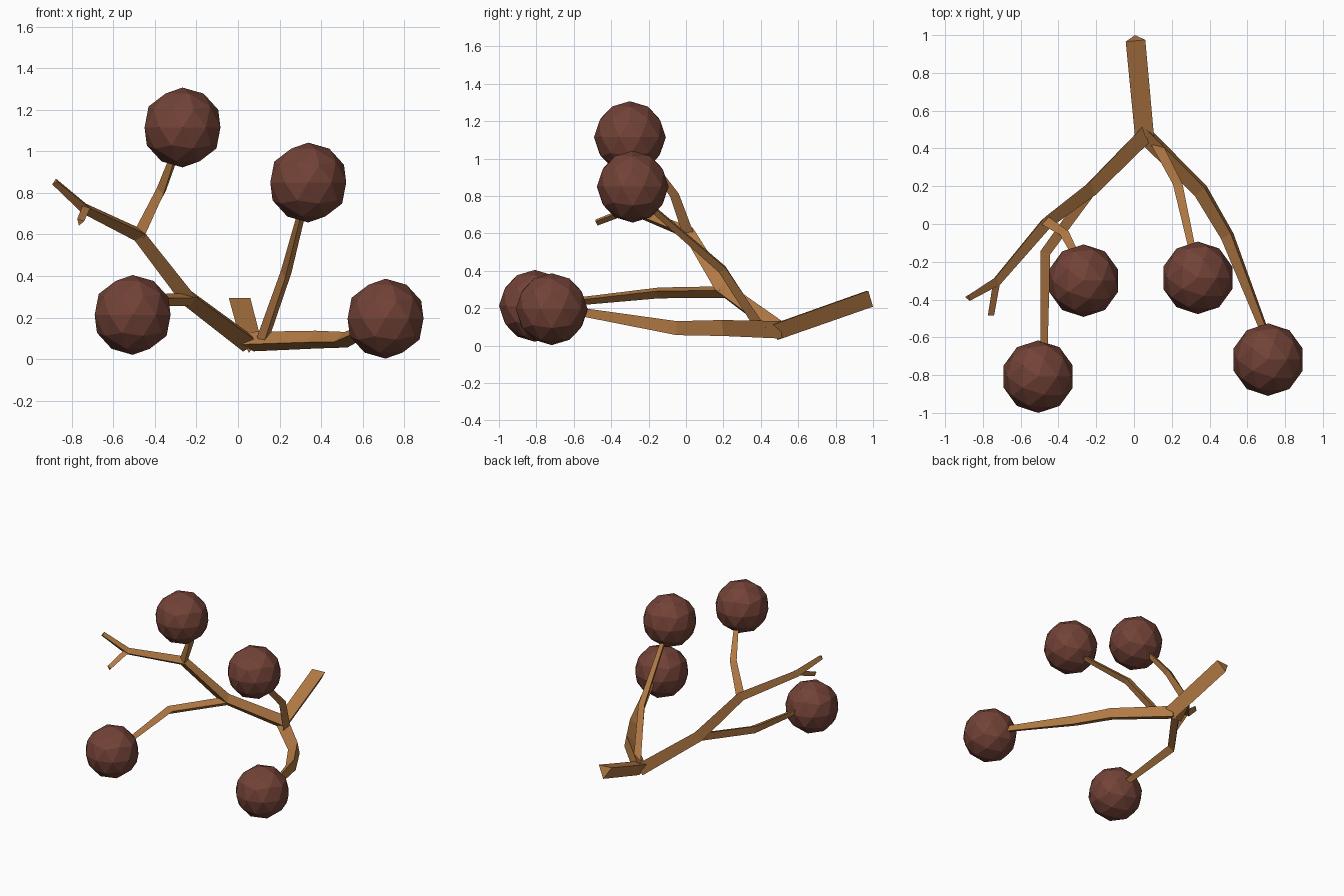
import bpy, bmesh, math
from mathutils import Vector

if "Cube" in bpy.data.objects:
    bpy.data.objects.remove(bpy.data.objects["Cube"])


def material(name, rgb):
    m = bpy.data.materials.new(name)
    m.diffuse_color = (*rgb, 1)
    m.use_nodes = True
    m.node_tree.nodes["Principled BSDF"].inputs["Base Color"].default_value = m.diffuse_color
    return m


wood = material("wood", (0.46, 0.20, 0.06))
berry_red = material("berry_red", (0.17, 0.055, 0.038))


def finish(bm, name, mat):
    bmesh.ops.recalc_face_normals(bm, faces=bm.faces[:])
    mesh = bpy.data.meshes.new(name)
    bm.to_mesh(mesh)
    bm.free()
    mesh.materials.append(mat)
    bpy.context.collection.objects.link(bpy.data.objects.new(name, mesh))


def branch(name, path, twist=0, sides=3):
    """Tapered faceted limb; path rows are x, y, z, radius."""
    pts = [Vector(p[:3]) for p in path]
    bm = bmesh.new()
    rings = []
    for i, p in enumerate(pts):
        a, b = pts[max(i - 1, 0)], pts[min(i + 1, len(pts) - 1)]
        t = ((p - a).normalized() + (b - p).normalized()).normalized()
        u = t.cross(Vector((0, 0, 1))).normalized()
        v = u.cross(t)
        ring = []
        for k in range(sides):
            ang = math.radians(twist - 90) + k * math.tau / sides
            ring.append(bm.verts.new(p + path[i][3] * (math.cos(ang) * u + math.sin(ang) * v)))
        rings.append(ring)
    for r, s in zip(rings, rings[1:]):
        for k in range(sides):
            j = (k + 1) % sides
            bm.faces.new((r[k], r[j], s[j], s[k]))
    bm.faces.new(rings[0])
    bm.faces.new(rings[-1])
    finish(bm, name, wood)


# Cut stem and the two main limbs
branch("stem", [(0.007, 0.98, 0.265, 0.06), (0.055, 0.47, 0.085, 0.058)])
branch("right_limb", [(0.05, 0.49, 0.08, 0.055), (0.36, 0.18, 0.09, 0.05),
                      (0.50, -0.06, 0.09, 0.044), (0.70, -0.58, 0.18, 0.026)], -40)
branch("left_limb", [(0.06, 0.49, 0.08, 0.056), (-0.235, 0.19, 0.30, 0.048),
                     (-0.47, 0.01, 0.60, 0.040), (-0.73, -0.30, 0.725, 0.030),
                     (-0.88, -0.39, 0.855, 0.020)], 30)

# Side shoots
branch("upright_shoot", [(0.12, 0.41, 0.09, 0.034), (0.23, 0.20, 0.41, 0.030),
                         (0.31, -0.16, 0.72, 0.022)], 20)
branch("top_shoot", [(-0.47, 0.01, 0.60, 0.034), (-0.365, -0.06, 0.81, 0.029),
                     (-0.30, -0.19, 0.99, 0.022)], 20)
branch("low_shoot", [(-0.22, 0.20, 0.29, 0.036), (-0.475, -0.15, 0.285, 0.034),
                     (-0.48, -0.66, 0.23, 0.023)], 20)
branch("twig", [(-0.73, -0.30, 0.73, 0.023), (-0.76, -0.48, 0.66, 0.020)], 20)

# Faceted berries at the shoot ends
for i, c in enumerate([(-0.267, -0.30, 1.115), (0.338, -0.285, 0.85),
                       (0.71, -0.718, 0.195), (-0.507, -0.808, 0.213)]):
    bm = bmesh.new()
    bmesh.ops.create_icosphere(bm, subdivisions=2, radius=0.192)
    bmesh.ops.translate(bm, verts=bm.verts[:], vec=c)
    finish(bm, f"berry_{i + 1}", berry_red)
